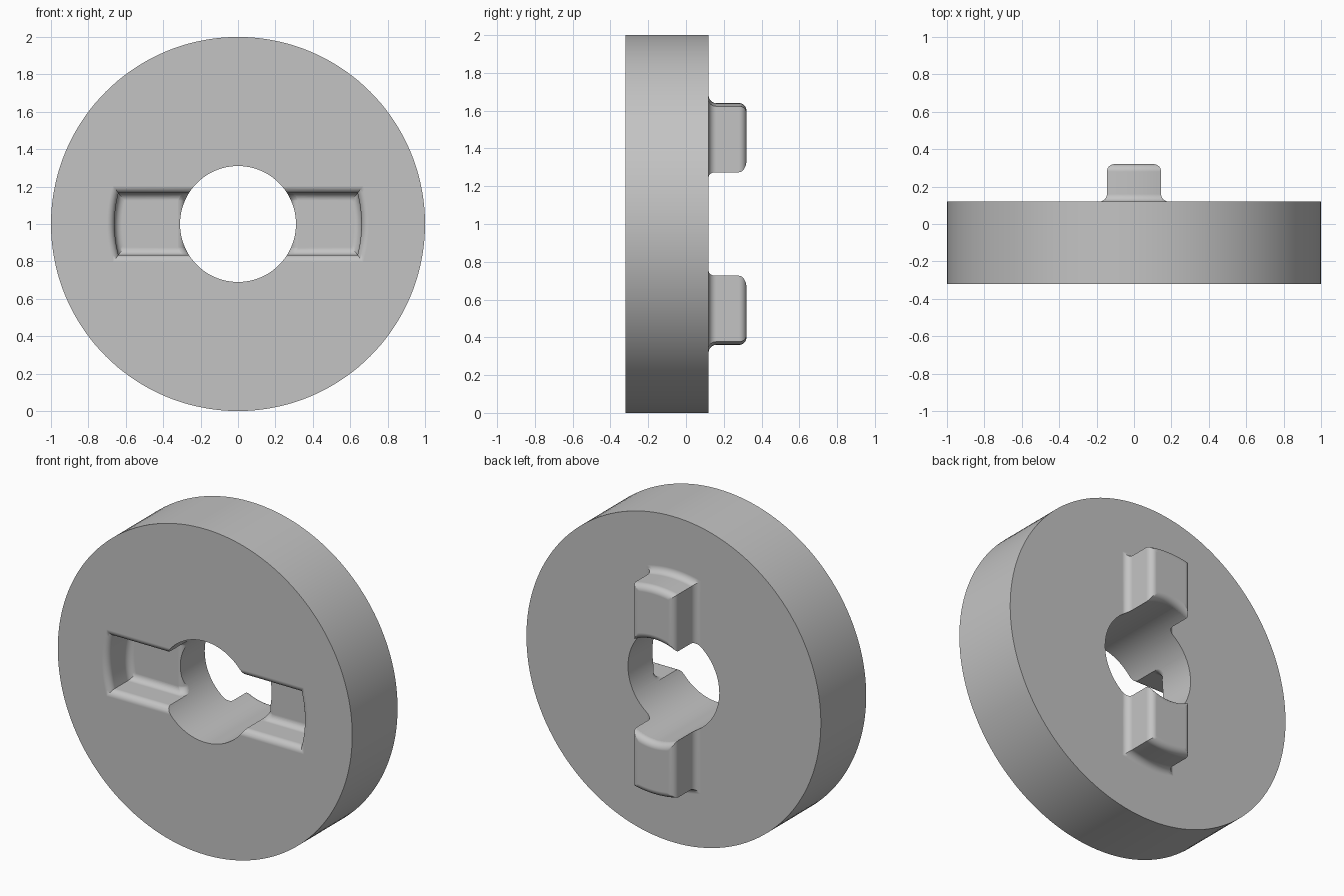
import bpy, bmesh
from math import sin, cos, pi, sqrt
from mathutils import Matrix

cube = bpy.data.objects.get("Cube")
if cube:
    bpy.data.objects.remove(cube, do_unlink=True)

FRONT, BACK, HOLE = -0.32, 0.12, 0.31
ROUND = 0.04      # radius of the rounded edges
DEPTH = 0.20      # lug height and groove depth
STEPS = 8
ANGLES = [pi / 2 * i / STEPS for i in range(STEPS + 1)]

grey = bpy.data.materials.new("light_grey")
grey.use_nodes = True
colour = (0.55, 0.55, 0.55, 1)
grey.diffuse_color = colour
grey.node_tree.nodes["Principled BSDF"].inputs["Base Color"].default_value = colour


def loft(name, rings, turn=0):
    """Closed solid through rings of points, turned about the disc axis."""
    bm = bmesh.new()
    loops = [[bm.verts.new(p) for p in ring] for ring in rings]
    for a, b in zip(loops, loops[1:]):
        for i in range(len(a)):
            j = (i + 1) % len(a)
            bm.faces.new((a[i], a[j], b[j], b[i]))
    bm.faces.new(loops[0])
    bm.faces.new(loops[-1])
    bmesh.ops.recalc_face_normals(bm, faces=bm.faces)
    bm.transform(Matrix.Translation((0, 0, 1)) @ Matrix.Rotation(turn, 4, 'Y'))
    mesh = bpy.data.meshes.new(name)
    bm.to_mesh(mesh)
    bm.free()
    mesh.materials.append(grey)
    ob = bpy.data.objects.new(name, mesh)
    bpy.context.collection.objects.link(ob)
    return ob


def circle(r, y, n=144):
    return [(r * cos(2 * pi * i / n), y, r * sin(2 * pi * i / n)) for i in range(n)]


def sector(y, w, inner, outer, n=16):
    """Parallel-sided block outline with arc ends, pointing along +x."""
    zs = [-w + 2 * w * i / n for i in range(n + 1)]
    return ([(sqrt(outer**2 - z * z), y, z) for z in zs]
            + [(sqrt(inner**2 - z * z), y, z) for z in reversed(zs)])


def lug(turn):
    """Driving lug: flared base fillet, rounded top edges."""
    w, outer, inner, top = 0.145, 0.64, HOLE - 0.005, BACK + DEPTH
    rings = [sector(BACK - 0.05, w + ROUND, inner, outer + ROUND)]
    for a in ANGLES:
        e = ROUND * (1 - sin(a))
        rings.append(sector(BACK + ROUND * (1 - cos(a)), w + e, inner, outer + e))
    for a in ANGLES:
        e = ROUND * (1 - cos(a))
        rings.append(sector(top - ROUND * (1 - sin(a)), w - e, HOLE + e, outer - e))
    return loft("lug", rings, turn)


def groove(turn):
    """Groove cutter: rounded mouth, filleted floor."""
    w, outer, inner, floor = 0.165, 0.66, 0.22, FRONT + DEPTH
    rings = [sector(FRONT - 0.1, w + ROUND, inner, outer + ROUND)]
    for a in ANGLES:
        e = ROUND * (1 - sin(a))
        rings.append(sector(FRONT + ROUND * (1 - cos(a)), w + e, inner, outer + e))
    for a in ANGLES:
        e = ROUND * (1 - cos(a))
        rings.append(sector(floor - ROUND * (1 - sin(a)), w - e, inner, outer - e))
    return loft("groove_cutter", rings, turn)


def groove_lip(turn):
    """Cutter rounding the groove floor over into the central hole."""
    w, floor = 0.1645, FRONT + DEPTH
    half = [(w, floor - 0.1)]
    half += [(w - ROUND * (1 - cos(a)), floor - ROUND * (1 - sin(a))) for a in ANGLES]
    profile = half + [(-z, y) for z, y in reversed(half)]
    rows = [(0.2, ROUND)]
    rows += [(HOLE + ROUND * (1 - cos(a)), ROUND * (1 - sin(a))) for a in ANGLES]
    rings = [[(sqrt(r * r - z * z), y + drop - 0.0005, z) for z, y in profile]
             for r, drop in rows]
    return loft("groove_lip_cutter", rings, turn)


# Disc, with lugs on the back (up and down) and grooves on the front (sides)
disc = loft("coupling_disc", [circle(1, FRONT), circle(1, BACK)])
parts = [(lug(t), 'UNION') for t in (pi / 2, -pi / 2)]
parts.append((loft("hole_cutter", [circle(HOLE, -1), circle(HOLE, 1)]), 'DIFFERENCE'))
for t in (0, pi):
    parts += [(groove(t), 'DIFFERENCE'), (groove_lip(t), 'DIFFERENCE')]

bpy.ops.object.select_all(action='DESELECT')
bpy.context.view_layer.objects.active = disc
disc.select_set(True)
for tool, operation in parts:
    mod = disc.modifiers.new(tool.name, 'BOOLEAN')
    mod.operation = operation
    mod.solver = 'EXACT'
    mod.object = tool
    bpy.ops.object.modifier_apply(modifier=mod.name)
    bpy.data.objects.remove(tool, do_unlink=True)

# Smooth rounds, crisp rims, flat faces kept flat
bpy.ops.object.shade_smooth_by_angle(angle=pi / 6)
weighted = disc.modifiers.new("flat_faces", 'WEIGHTED_NORMAL')
weighted.keep_sharp = True
